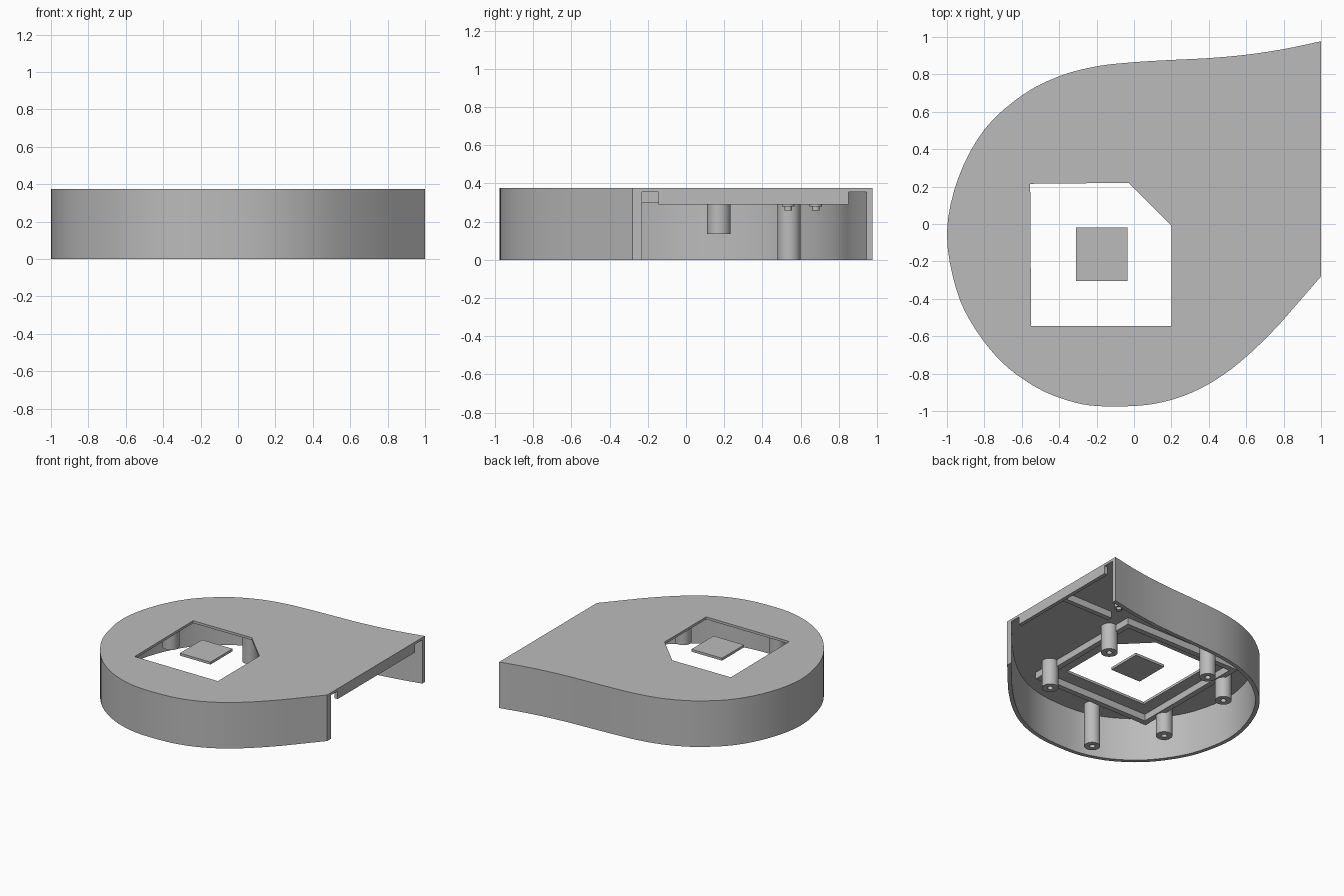
import bpy, bmesh, math
from mathutils import Vector

cube = bpy.data.objects.get("Cube")
if cube:
    bpy.data.objects.remove(cube, do_unlink=True)

TOP, UNDER, WALL = 0.375, 0.355, 0.032

grey = bpy.data.materials.new("plain grey")
grey.use_nodes = True
grey.diffuse_color = (0.5, 0.5, 0.5, 1)
grey.node_tree.nodes["Principled BSDF"].inputs["Base Color"].default_value = (0.5, 0.5, 0.5, 1)


def slab(name, loops, z0, z1):
    """Extrude closed 2D loops from z0 to z1; inner loops become holes."""
    curve = bpy.data.curves.new(name, 'CURVE')
    curve.dimensions = '2D'
    curve.fill_mode = 'BOTH'
    curve.extrude = (z1 - z0) / 2
    for loop in loops:
        spline = curve.splines.new('POLY')
        spline.points.add(len(loop) - 1)
        for point, (x, y) in zip(spline.points, loop):
            point.co = (x, y, 0, 1)
        spline.use_cyclic_u = True
    temp = bpy.data.objects.new(name + "_curve", curve)
    bpy.context.collection.objects.link(temp)
    graph = bpy.context.evaluated_depsgraph_get()
    mesh = bpy.data.meshes.new_from_object(temp.evaluated_get(graph))
    bpy.data.objects.remove(temp, do_unlink=True)
    bm = bmesh.new()
    bm.from_mesh(mesh)
    bmesh.ops.remove_doubles(bm, verts=bm.verts, dist=0.0002)
    bmesh.ops.translate(bm, verts=bm.verts, vec=(0, 0, (z0 + z1) / 2))
    bmesh.ops.recalc_face_normals(bm, faces=bm.faces)
    bm.to_mesh(mesh)
    bm.free()
    mesh.materials.clear()
    mesh.materials.append(grey)
    obj = bpy.data.objects.new(name, mesh)
    bpy.context.collection.objects.link(obj)
    bpy.ops.object.select_all(action='DESELECT')
    obj.select_set(True)
    bpy.context.view_layer.objects.active = obj
    bpy.ops.object.shade_smooth_by_angle(angle=math.radians(30))
    return obj


def rect(x0, y0, x1, y1):
    return [(x0, y0), (x1, y0), (x1, y1), (x0, y1)]


def circle(x, y, r, n=32):
    return [(x + r * math.cos(math.tau * i / n), y + r * math.sin(math.tau * i / n)) for i in range(n)]


def smooth_path(points, steps=4):
    """Catmull-Rom curve through the points."""
    p = [Vector(q) for q in points]
    p = [2 * p[0] - p[1]] + p + [2 * p[-1] - p[-2]]
    path = []
    for a, b, c, d in zip(p, p[1:], p[2:], p[3:]):
        for i in range(steps):
            t = i / steps
            path.append(0.5 * (2 * b + (c - a) * t + (2 * a - 5 * b + 4 * c - d) * t * t
                               + (3 * b - a - 3 * c + d) * t ** 3))
    return path + [p[-2]]


def inset(path, dist):
    """Offset an open path to its left, ending on the open end plane."""
    result = []
    for i, q in enumerate(path):
        d = (path[min(i + 1, len(path) - 1)] - path[max(i - 1, 0)]).normalized()
        n = Vector((-d.y, d.x))
        if i in (0, len(path) - 1):
            result.append(q + Vector((0, dist / n.y)))
        else:
            result.append(q + n * dist)
    return result


# Teardrop outline, from the back corner round to the front corner
outline = smooth_path([
    (1, .977), (.8, .935), (.6, .905), (.4, .887), (.2, .877), (0, .865), (-.2, .843),
    (-.4, .79), (-.6, .687), (-.8, .505), (-.94, .245), (-1, -.05), (-.95, -.35),
    (-.85, -.56), (-.7, -.745), (-.52, -.875), (-.35, -.945), (-.2, -.973), (0, -.973),
    (.15, -.953), (.3, -.905), (.45, -.825), (.6, -.71), (.75, -.565), (.87, -.43), (1, -.28)])

# Top plate with window, outer wall, and floating centre plate
window = [(-.55, -.545), (.2, -.545), (.2, -.01), (-.03, .22), (-.555, .215)]
slab("top_plate", [outline, window], UNDER, TOP)
slab("outer_wall", [outline + inset(outline, WALL)[::-1]], 0, UNDER)
slab("centre_plate", [rect(-.31, -.305, -.035, -.02)], UNDER, TOP)

# Ridge around the window, end lip and rib under the plate
slab("window_ridge", [rect(-.7, -.7, .37, .37), rect(-.655, -.655, .325, .325)], .3, UNDER)
slab("end_lip", [rect(.97, -.145, 1, .85)], .29, UNDER)
slab("lip_rib", [rect(.52, .32, .97, .36)], .3, UNDER)

# Hollow screw posts, four short and two tall
for i, x in enumerate((-.725, .385)):
    for j, y in enumerate((-.515, .172)):
        slab(f"short_post_{2 * i + j + 1}", [circle(x, y, .062), circle(x, y, .022, 16)], .135, UNDER)
for name, y in (("front_tall_post", -.8), ("back_tall_post", .54)):
    slab(name, [circle(-.264, y, .06), circle(-.264, y, .022, 16)], 0, UNDER)

# Small stepped studs near the back wall
for i, (x, y) in enumerate(((.595, .535), (.71, .68))):
    slab(f"stud_base_{i + 1}", [circle(x, y, .033, 16)], .28, UNDER)
    slab(f"stud_tip_{i + 1}", [circle(x, y, .02, 16)], .258, .28)
